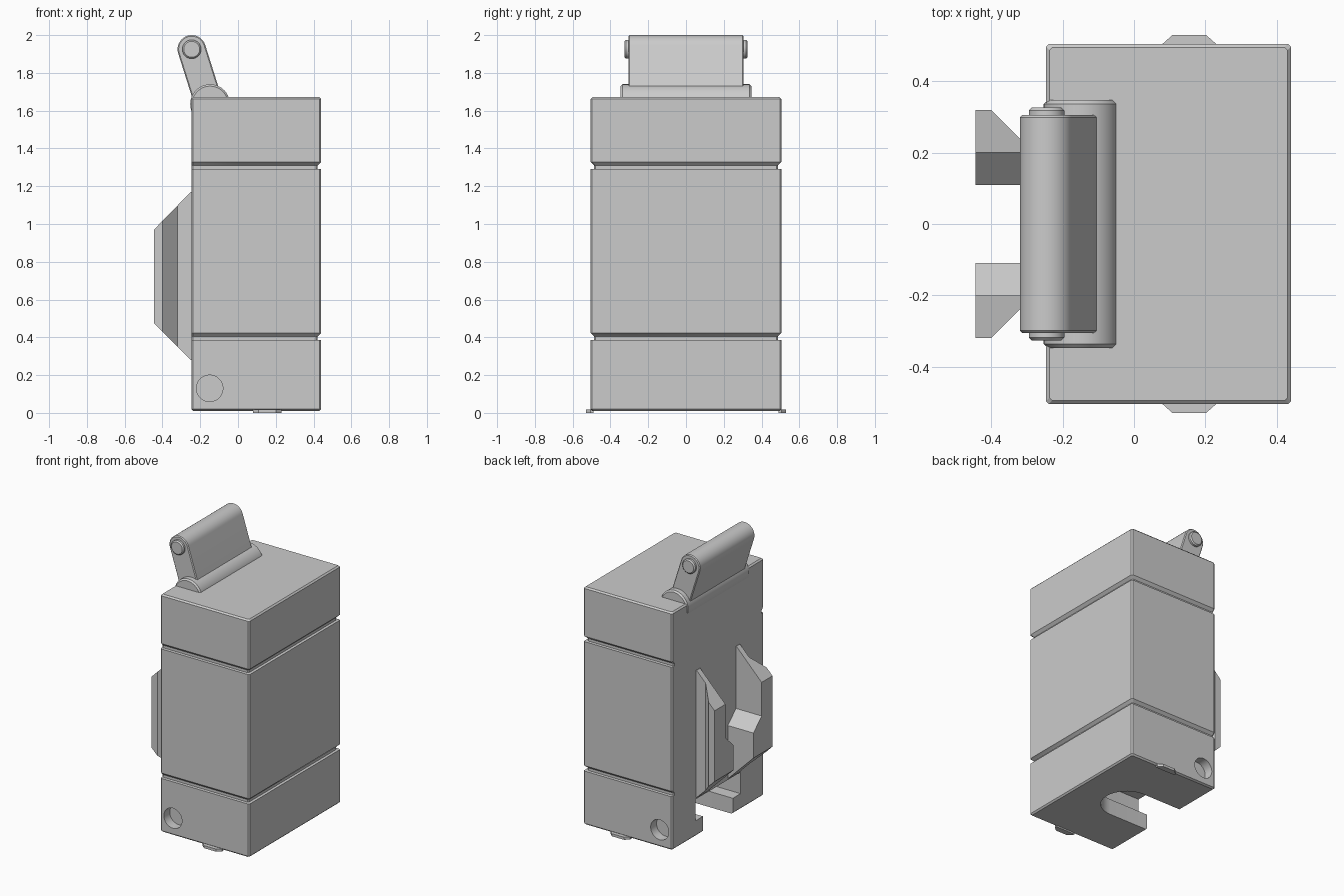
import bpy, bmesh, math
from mathutils import Vector

cube = bpy.data.objects.get("Cube")
if cube:
    bpy.data.objects.remove(cube, do_unlink=True)

# Single plain plastic colour
grey = bpy.data.materials.new("plain_grey")
grey.use_nodes = True
grey.diffuse_color = (0.6, 0.6, 0.6, 1)
grey.node_tree.nodes["Principled BSDF"].inputs["Base Color"].default_value = (0.6, 0.6, 0.6, 1)


def loft(name, sections):
    """Skin equal-length closed loops and cap both ends."""
    bm = bmesh.new()
    rings = [[bm.verts.new(p) for p in s] for s in sections]
    for a, b in zip(rings, rings[1:]):
        for i in range(len(a)):
            j = (i + 1) % len(a)
            bm.faces.new((a[i], a[j], b[j], b[i]))
    bm.faces.new(rings[0])
    bm.faces.new(rings[-1])
    bmesh.ops.recalc_face_normals(bm, faces=bm.faces)
    mesh = bpy.data.meshes.new(name)
    bm.to_mesh(mesh)
    bm.free()
    mesh.materials.append(grey)
    obj = bpy.data.objects.new(name, mesh)
    bpy.context.collection.objects.link(obj)
    return obj


def prism(name, pts, axis, lo, hi):
    """Extrude a 2D outline along an axis."""
    place = {"x": lambda a, b, t: (t, a, b),
             "y": lambda a, b, t: (a, t, b),
             "z": lambda a, b, t: (a, b, t)}[axis]
    return loft(name, [[place(a, b, t) for a, b in pts] for t in (lo, hi)])


def arc(cx, cy, r, start, end, n=24):
    angles = [math.radians(start + (end - start) * i / n) for i in range(n + 1)]
    return [(cx + r * math.cos(a), cy + r * math.sin(a)) for a in angles]


def circle(cx, cy, r):
    return arc(cx, cy, r, 0, 360, 40)[:-1]


def select(obj):
    bpy.ops.object.select_all(action="DESELECT")
    obj.select_set(True)
    bpy.context.view_layer.objects.active = obj


def combine(obj, other, operation="DIFFERENCE"):
    mod = obj.modifiers.new("cut", "BOOLEAN")
    mod.operation, mod.object, mod.solver = operation, other, "EXACT"
    select(obj)
    bpy.ops.object.modifier_apply(modifier=mod.name)
    bpy.data.objects.remove(other, do_unlink=True)


def finish(obj, bevel=0):
    select(obj)
    if bevel:
        mod = obj.modifiers.new("edge", "BEVEL")
        mod.width, mod.segments = bevel, 1
        mod.limit_method, mod.angle_limit = "ANGLE", math.radians(40)
        bpy.ops.object.modifier_apply(modifier=mod.name)
    bpy.ops.object.shade_smooth_by_angle(angle=math.radians(30))


# Housing: chamfered block with two grooves on three sides
BACK, FRONT, SIDE = -0.247, 0.44, 0.505


def housing_ring(z, groove, rim):
    x0, x1, y, c = BACK + rim, FRONT - groove - rim, SIDE - groove - rim, 0.008
    return [(x0, -y + c, z), (x0 + c, -y, z), (x1 - c, -y, z), (x1, -y + c, z),
            (x1, y - c, z), (x1 - c, y, z), (x0 + c, y, z), (x0, y - c, z)]


rings = [housing_ring(0.01, 0, 0.01), housing_ring(0.02, 0, 0)]
for z in (0.385, 1.29):
    rings += [housing_ring(z, 0, 0), housing_ring(z + 0.002, 0.018, 0),
              housing_ring(z + 0.02, 0.018, 0), housing_ring(z + 0.038, 0, 0)]
rings += [housing_ring(1.662, 0, 0), housing_ring(1.672, 0, 0.01)]
housing = loft("housing", rings)

# Stepped keyhole slot in the base, open at the back
for radius, z0, z1 in ((0.165, -0.1, 0.2), (0.25, 0.12, 0.27)):
    outline = [(-0.4, -radius)] + arc(0.06, 0, radius, -90, 90) + [(-0.4, radius)]
    combine(housing, prism("slot_cutter", outline, "z", z0, z1))

# Shallow round sockets on both sides
for s in (-1, 1):
    combine(housing, prism("socket_cutter", circle(-0.15, 0.13, 0.07), "y", s * 0.44, s * 0.6))
finish(housing)

for side, s in (("left", 1), ("right", -1)):
    # Clip jaw: side profile, flared plan and stepped inner face
    jaw = prism(side + "_clip_jaw",
                [(-0.24, 1.17), (-0.25, 1.17), (-0.445, 0.97), (-0.445, 0.475),
                 (-0.25, 0.28), (-0.24, 0.28)], "y", s * 0.05, s * 0.4)
    plan = [(-0.5, 0), (-0.5, 0.32), (-0.4, 0.32), (-0.32, 0.24), (-0.2, 0.24), (-0.2, 0)]
    combine(jaw, prism("plan_cutter", [(x, s * y) for x, y in plan], "z", 0, 1.5), "INTERSECT")
    inner = [(-0.1, 0.1), (0.11, 0.1), (0.11, 0.65), (0.2, 0.735), (0.2, 1.4), (-0.1, 1.4)]
    combine(jaw, prism("inner_cutter", [(s * y, z) for y, z in inner], "x", -0.6, 0))
    finish(jaw)

    # Small foot tab at the base
    tab = [(0.08, 0.49), (0.08, 0.505), (0.108, 0.53), (0.202, 0.53), (0.23, 0.505), (0.23, 0.49)]
    finish(prism(side + "_foot_tab", [(x, s * y) for x, y in tab], "z", 0, 0.018))

# Hinge barrel sunk into the top
finish(prism("hinge_barrel", circle(-0.148, 1.635, 0.105), "y", -0.347, 0.347), 0.01)

# Lever: leaning bar with a rounded top
top, foot = Vector((-0.245, 1.925)), Vector((-0.155, 1.64))
lean = math.degrees(math.atan2(*(top - foot).yx))
half = 0.075
across = Vector((math.cos(math.radians(lean - 90)), math.sin(math.radians(lean - 90)))) * half
profile = [tuple(foot + across)] + arc(top.x, top.y, half, lean - 90, lean + 90) + [tuple(foot - across)]
finish(prism("lever", profile, "y", -0.305, 0.305), 0.006)

# Pin through the top of the lever
finish(prism("lever_pin", circle(top.x, top.y, 0.05), "y", -0.326, 0.326), 0.008)
